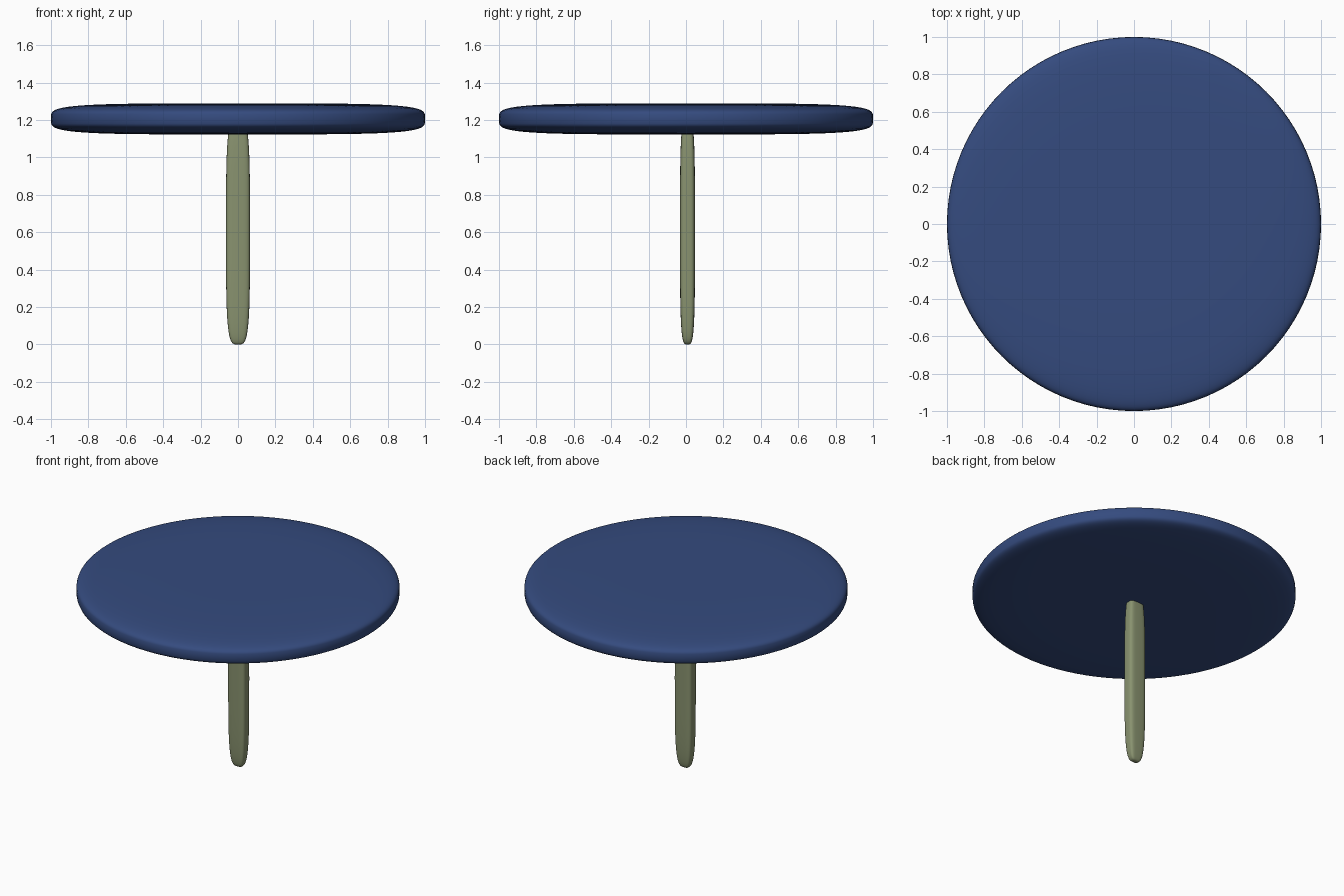
import bpy, bmesh
from math import sin, cos, pi, copysign

if "Cube" in bpy.data.objects:
    bpy.data.objects.remove(bpy.data.objects["Cube"])


def spow(v, e):
    return copysign(abs(v) ** e, v) if abs(v) > 1e-9 else 0.0


def superellipsoid(name, centre, half, n_plan, n_side, seg, rings, color):
    """Rounded solid: n_plan shapes the outline from above, n_side the profile."""
    bm = bmesh.new()
    ep, es = 2 / n_plan, 2 / n_side

    def vert(r, h, a):
        return bm.verts.new((centre[0] + half[0] * r * spow(cos(a), ep),
                             centre[1] + half[1] * r * spow(sin(a), ep),
                             centre[2] + half[2] * h))

    loops = []
    for i in range(1, rings):
        t = -pi / 2 + pi * i / rings
        loops.append([vert(spow(cos(t), es), spow(sin(t), es), 2 * pi * k / seg)
                      for k in range(seg)])
    bottom, top = vert(0, -1, 0), vert(0, 1, 0)
    for k in range(seg):
        m = (k + 1) % seg
        for lo, hi in zip(loops, loops[1:]):
            bm.faces.new((lo[k], lo[m], hi[m], hi[k]))
        bm.faces.new((bottom, loops[0][m], loops[0][k]))
        bm.faces.new((top, loops[-1][k], loops[-1][m]))
    for f in bm.faces:
        f.smooth = True
    mesh = bpy.data.meshes.new(name)
    bm.to_mesh(mesh)
    bm.free()
    mat = bpy.data.materials.new(name + "_paint")
    mat.diffuse_color = color
    mat.use_nodes = True
    mat.node_tree.nodes["Principled BSDF"].inputs["Base Color"].default_value = mat.diffuse_color
    mesh.materials.append(mat)
    ob = bpy.data.objects.new(name, mesh)
    bpy.context.collection.objects.link(ob)
    return ob


# Round table top with softly rounded rim
superellipsoid("table_top", (0, 0, 1.206), (1, 1, 0.083), 2, 4.3, 96, 40,
               (0.035, 0.07, 0.21, 1))
# Single flattened leg, its upper end buried in the top
superellipsoid("leg", (0, 0.008, 0.602), (0.064, 0.04, 0.602), 4, 4, 48, 40,
               (0.25, 0.29, 0.16, 1))
